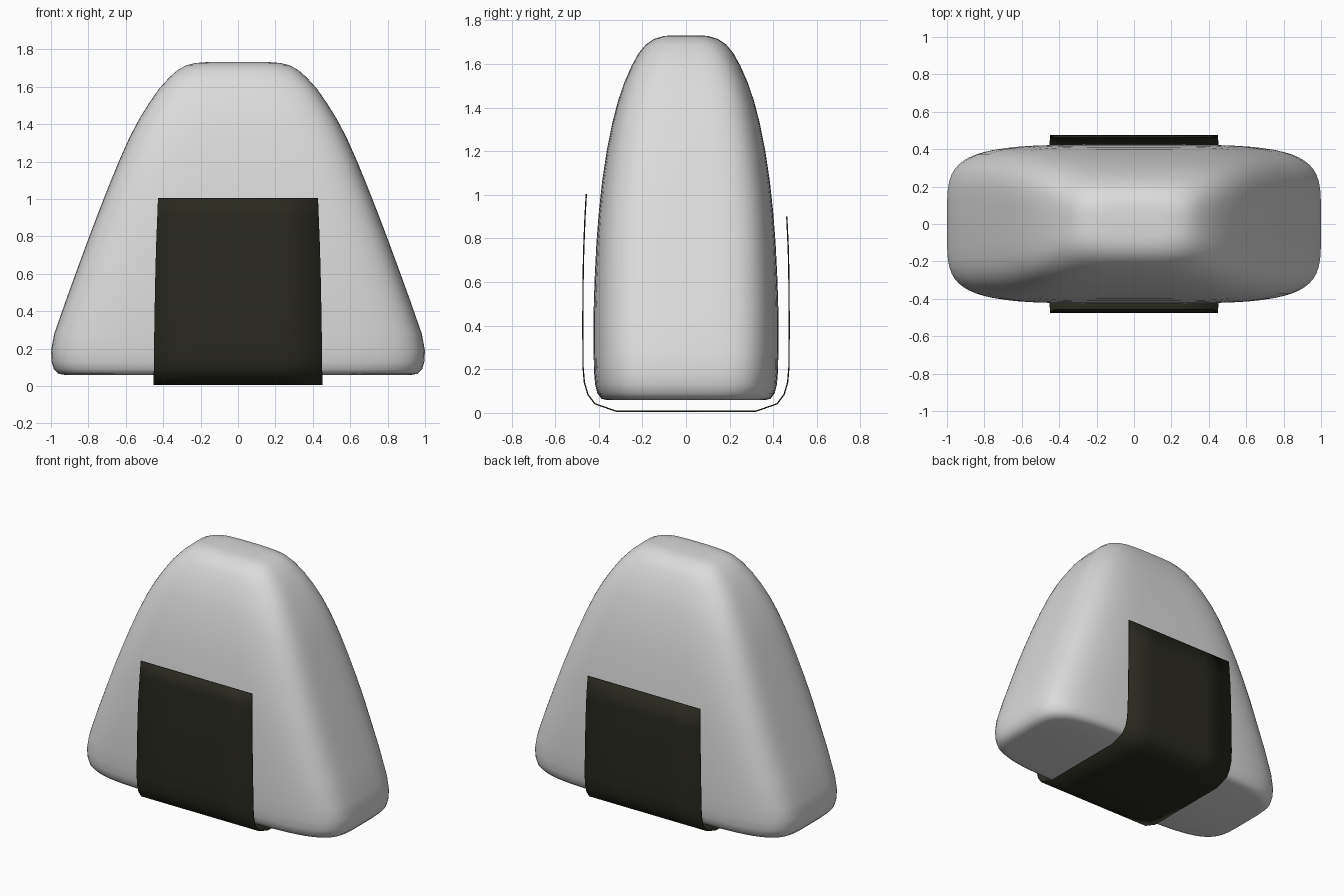
import bpy, bmesh, math

if "Cube" in bpy.data.objects:
    bpy.data.objects.remove(bpy.data.objects["Cube"])


def material(name, rgb):
    m = bpy.data.materials.new(name)
    m.diffuse_color = (*rgb, 1)
    m.use_nodes = True
    m.node_tree.nodes["Principled BSDF"].inputs["Base Color"].default_value = m.diffuse_color
    return m


def finish(name, bm, mat, angle):
    bmesh.ops.recalc_face_normals(bm, faces=bm.faces)
    me = bpy.data.meshes.new(name)
    bm.to_mesh(me)
    bm.free()
    me.materials.append(mat)
    ob = bpy.data.objects.new(name, me)
    bpy.context.collection.objects.link(ob)
    bpy.ops.object.select_all(action='DESELECT')
    bpy.context.view_layer.objects.active = ob
    ob.select_set(True)
    bpy.ops.object.shade_smooth_by_angle(angle=math.radians(angle))
    return ob


rice_white = material("rice white", (0.71, 0.71, 0.71))
seaweed_green = material("seaweed green", (0.022, 0.022, 0.014))

# Rice body: rounded-rectangle rings (z, half width, half depth, squareness)
RINGS = [
    (0.058, 0.92, 0.36, 4.7), (0.065, 0.96, 0.388, 4.7), (0.09, 0.985, 0.407, 4.7),
    (0.13, 0.997, 0.417, 4.7), (0.19, 1.0, 0.422, 4.7), (0.28, 0.983, 0.424, 4.7),
    (0.46, 0.92, 0.424, 4.7), (0.62, 0.862, 0.419, 4.6), (0.78, 0.803, 0.411, 4.6),
    (0.92, 0.75, 0.400, 4.5), (1.06, 0.695, 0.385, 4.4), (1.20, 0.638, 0.364, 4.3),
    (1.33, 0.58, 0.338, 4.2), (1.43, 0.527, 0.312, 4.1), (1.51, 0.477, 0.285, 4.0),
    (1.59, 0.422, 0.25, 3.8), (1.65, 0.367, 0.217, 3.7), (1.69, 0.322, 0.183, 3.6),
    (1.715, 0.275, 0.145, 3.6), (1.727, 0.225, 0.105, 3.6), (1.731, 0.17, 0.07, 3.6),
]
SEG = 64


def rounded(v, n):
    return math.copysign(abs(v) ** (2 / n), v)


bm = bmesh.new()
loops = []
for z, w, d, n in RINGS:
    ring = []
    for i in range(SEG):
        a = 2 * math.pi * (i + 0.5) / SEG
        ring.append(bm.verts.new((w * rounded(math.cos(a), n), d * rounded(math.sin(a), n), z)))
    loops.append(ring)
for lo, hi in zip(loops, loops[1:]):
    for i in range(SEG):
        j = (i + 1) % SEG
        bm.faces.new((lo[i], lo[j], hi[j], hi[i]))
bm.faces.new(loops[0])
bm.faces.new(loops[-1])
finish("rice_body", bm, rice_white, 60)

# Seaweed wrap: thin sheet folded under the body (y, z, half width)
side = [(0.462, 0.90, 0.433), (0.469, 0.75, 0.438), (0.472, 0.6, 0.442), (0.473, 0.4, 0.446),
        (0.472, 0.21, 0.449), (0.466, 0.14, 0.45), (0.450, 0.085, 0.45),
        (0.418, 0.042, 0.452), (0.318, 0.007, 0.452)]
front = [(-0.457, 1.004, 0.428), (-0.463, 0.90, 0.432)] + [(-y, z, w) for y, z, w in side[1:]]
path = front + side[::-1]
bm = bmesh.new()
rows = [[bm.verts.new((w * s, y, z)) for s in (-1, -0.5, 0, 0.5, 1)] for y, z, w in path]
for a, b in zip(rows, rows[1:]):
    for i in range(4):
        bm.faces.new((a[i], a[i + 1], b[i + 1], b[i]))
wrap = finish("seaweed_wrap", bm, seaweed_green, 60)
thick = wrap.modifiers.new("sheet thickness", 'SOLIDIFY')
thick.thickness = 0.006
thick.offset = 0
